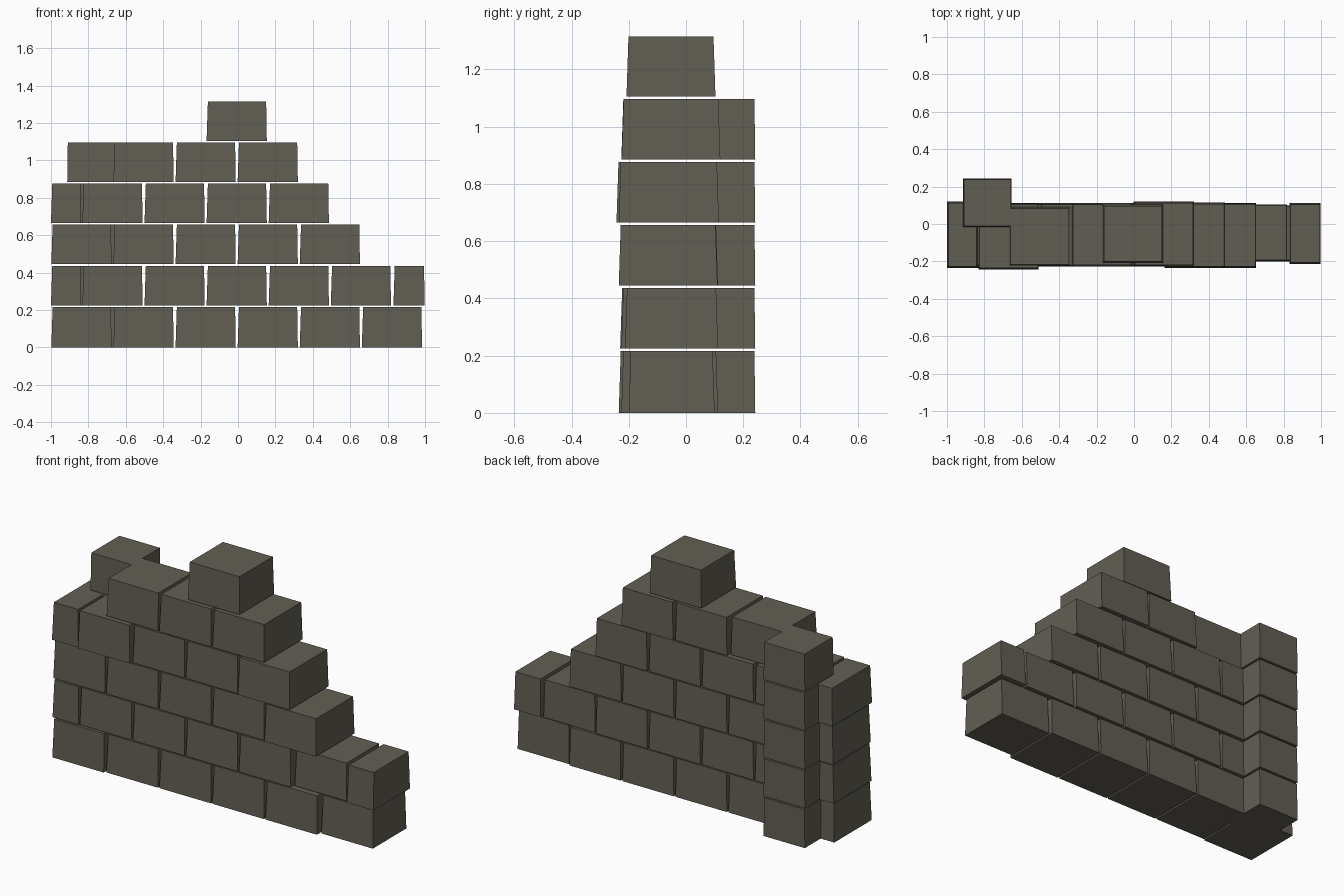
import bpy

if "Cube" in bpy.data.objects:
    bpy.data.objects.remove(bpy.data.objects["Cube"])

stone = bpy.data.materials.new("dark grey stone")
stone.diffuse_color = (0.120, 0.113, 0.086, 1)
stone.use_nodes = True
stone.node_tree.nodes["Principled BSDF"].inputs["Base Color"].default_value = stone.diffuse_color

PITCH, COURSE, HEIGHT = 0.332, 0.22, 0.211


def block(name, x0, x1, y0, y1, course, taper=0.007):
    """One stone block, slightly narrower at the top, in the given course."""
    z0 = 0.005 + course * COURSE if course else 0.0
    z1 = 0.005 + course * COURSE + HEIGHT
    t = taper
    verts = [(x0, y0, z0), (x1, y0, z0), (x1, y1, z0), (x0, y1, z0),
             (x0 + t, y0 + t, z1), (x1 - t / 2, y0 + t, z1),
             (x1 - t / 2, y1 - t, z1), (x0 + t, y1 - t, z1)]
    faces = [(3, 2, 1, 0), (4, 5, 6, 7), (0, 1, 5, 4),
             (1, 2, 6, 5), (2, 3, 7, 6), (3, 0, 4, 7)]
    mesh = bpy.data.meshes.new(name)
    mesh.from_pydata(verts, [], faces)
    mesh.materials.append(stone)
    obj = bpy.data.objects.new(name, mesh)
    bpy.context.collection.objects.link(obj)


# Whole blocks per course: (first slot, last slot + 1)
slots = [(0, 6), (0, 5), (0, 5), (0, 4), (1, 4), (2, 3)]
# Uneven front and back faces, keyed by (course, slot)
depth = {(0, 5): (-0.20, 0.10), (0, 0): (-0.235, 0.10), (1, 4): (-0.20, 0.105),
         (2, 4): (-0.235, 0.11), (3, 0): (-0.243, 0.11), (3, 3): (-0.235, 0.115),
         (4, 1): (-0.223, 0.09), (4, 3): (-0.225, 0.12), (5, 2): (-0.208, 0.103)}

# Running-bond wall stepping down to the right
for c, (first, last) in enumerate(slots):
    start = -0.998 + (PITCH / 2 if c % 2 else 0)
    for s in range(first, last):
        x = start + s * PITCH
        y0, y1 = depth.get((c, s), (-0.226, 0.112))
        block(f"wall_block_{c}_{s}", x, x + 0.322, y0, y1, c)

# Half blocks closing the odd courses
block("left_half_block_low", -1.0, -0.838, -0.23, 0.11, 1)
block("left_half_block_high", -1.0, -0.838, -0.235, 0.12, 3)
block("right_half_block", 0.831, 0.998, -0.213, 0.112, 1)

# Square buttress pillar behind the left end
for c in range(5):
    block(f"pillar_block_{c}", -0.913, -0.655, -0.015, 0.242, c, 0.003)
